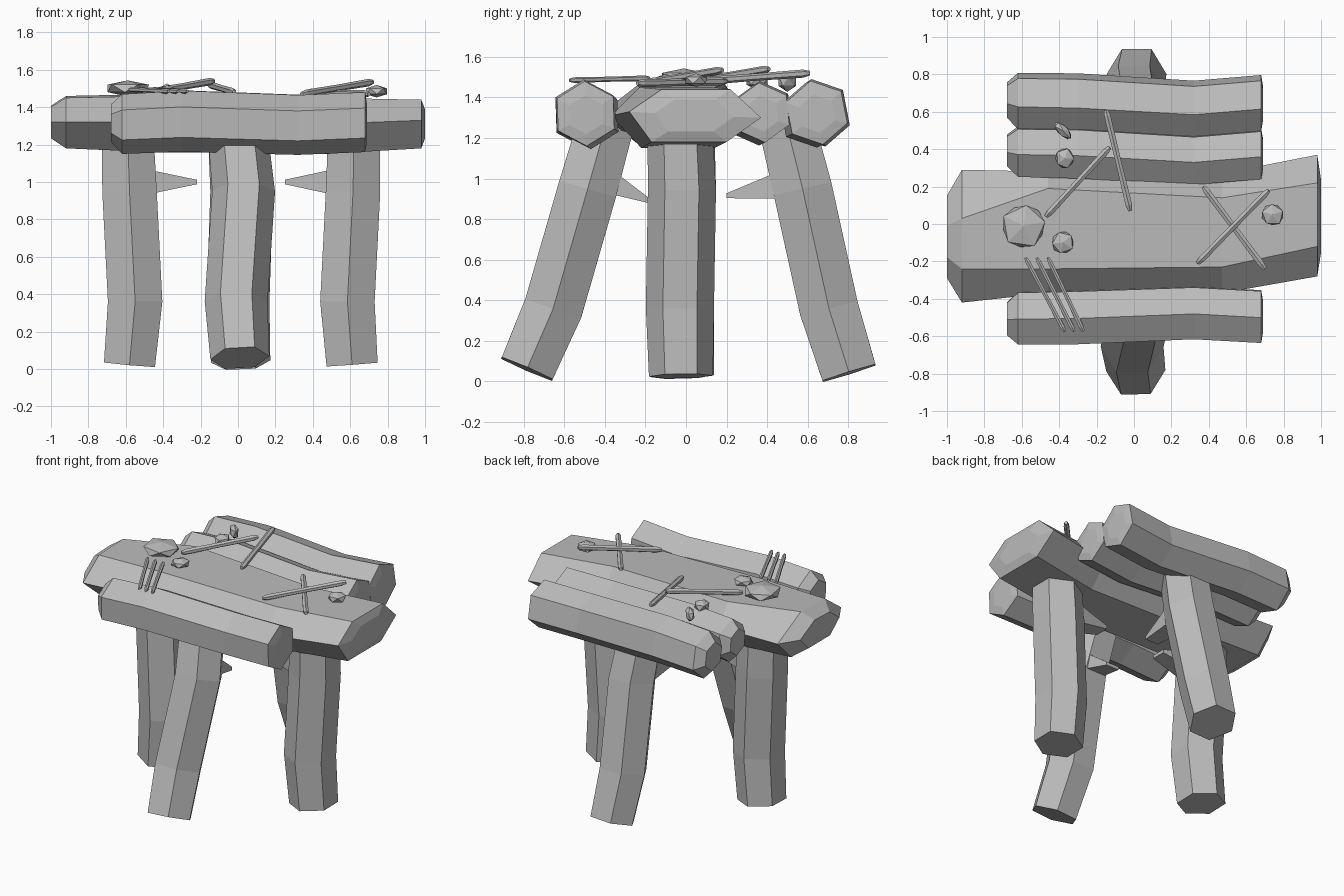
import bpy, bmesh, math, random
from mathutils import Vector, Matrix

if "Cube" in bpy.data.objects:
    bpy.data.objects.remove(bpy.data.objects["Cube"])

random.seed(4)
grey = bpy.data.materials.new("weathered grey")
grey.diffuse_color = (0.5, 0.5, 0.5, 1)
grey.use_nodes = True
grey.node_tree.nodes["Principled BSDF"].inputs["Base Color"].default_value = grey.diffuse_color


def finish(name, bm):
    bmesh.ops.recalc_face_normals(bm, faces=bm.faces)
    me = bpy.data.meshes.new(name)
    bm.to_mesh(me)
    bm.free()
    me.materials.append(grey)
    ob = bpy.data.objects.new(name, me)
    bpy.context.collection.objects.link(ob)
    return ob


def loft(name, rings):
    """Skin equal-length rings of points and cap both ends."""
    bm = bmesh.new()
    vs = [[bm.verts.new(p) for p in r] for r in rings]
    n = len(vs[0])
    for a, b in zip(vs, vs[1:]):
        for i in range(n):
            j = (i + 1) % n
            bm.faces.new((a[i], a[j], b[j], b[i]))
    bm.faces.new(vs[0])
    bm.faces.new(vs[-1])
    return finish(name, bm)


def tube(name, pts, radii, side, sides=6):
    """Polygonal tube whose rings stand square to the path."""
    rings = []
    for i, p in enumerate(pts):
        t = (pts[min(i + 1, len(pts) - 1)] - pts[max(i - 1, 0)]).normalized()
        s = (side - t * side.dot(t)).normalized()
        n = t.cross(s)
        rings.append([p + radii[i] * (math.cos(a) * s + math.sin(a) * n)
                      for a in (math.tau * k / sides for k in range(sides))])
    return loft(name, rings)


# Wide centre log: flattened hexagon sections
# (front, front top, back top, back, back bottom, front bottom)
sections = [
    (-0.92, [(-.42, 1.32), (-.24, 1.45), (.03, 1.46), (.29, 1.33), (.14, 1.18), (-.25, 1.18)]),
    (-0.46, [(-.37, 1.32), (-.24, 1.46), (.19, 1.47), (.28, 1.32), (.15, 1.16), (-.22, 1.16)]),
    (0.47, [(-.37, 1.31), (-.23, 1.45), (.14, 1.45), (.27, 1.30), (.14, 1.15), (-.22, 1.15)]),
    (0.98, [(-.28, 1.33), (-.12, 1.44), (.22, 1.44), (.37, 1.30), (.20, 1.18), (-.17, 1.18)]),
]


def inset(x, sec, k):
    cy = sum(p[0] for p in sec) / 6
    cz = sum(p[1] for p in sec) / 6
    return [Vector((x, cy + (y - cy) * k, cz + (z - cz) * k)) for y, z in sec]


rings = [inset(x, s, 1) for x, s in sections]
rings.insert(0, inset(-1.0, sections[0][1], 0.62))
rings.append(inset(1.0, sections[-1][1], 0.6))
loft("centre_log", rings)


# Three narrower side logs
def side_log(name, y, z, radius, turn, drift):
    stations = [(-.68, .62, .6, 0), (-.62, 1, .4, -.005), (-.30, 1.02, .2, .01),
                (.32, 1, -1, -.01), (.68, 1, 0, .005), (.69, .6, 0, 0)]
    loft(name, [[Vector((x, y + d * drift + radius * k * math.cos(a),
                         z + dz + radius * k * math.sin(a)))
                 for a in (math.radians(turn + 60 * i) for i in range(6))]
                for x, k, d, dz in stations])


side_log("front_log", -0.495, 1.315, 0.160, 92, -0.02)
side_log("inner_back_log", 0.375, 1.32, 0.148, 96, 0.03)
side_log("outer_back_log", 0.645, 1.32, 0.160, 101, 0.03)


# Four bent legs, each with a wedge-shaped branch stub pointing inwards
def leg(name, angle, path, stub):
    a = math.radians(angle)
    out = Vector((math.cos(a), math.sin(a), 0))
    side = Vector((-math.sin(a), math.cos(a), 0))

    def at(r, o, z):
        return out * r + side * o + Vector((0, 0, z))

    tube(name, [at(*p) for p in path], [.158, .168, .168, .16], side)
    (r0, z0), (r1, z1) = stub
    o = path[2][1]
    loft(name + "_stub", [[at(r, o + sx * w, z + sz * h) for sx, sz in
                           ((-1, -1), (1, -1), (1, 1), (-1, 1))]
                          for r, z, w, h in ((r0, z0, .08, .07), (r1, z1, .05, .012))])


leg("front_leg", -90, [(.785, .01, .06), (.655, -.01, .36), (.485, .03, .95), (.40, 0, 1.25)],
    ((.40, 1.0), (.18, .89)))
leg("back_leg", 90, [(.805, -.015, .04), (.705, 0, .36), (.575, -.02, .95), (.50, 0, 1.25)],
    ((.47, .97), (.20, .915)))
leg("left_leg", 180, [(.58, .02, .025), (.55, .03, .36), (.58, .02, .95), (.59, .02, 1.25)],
    ((.50, 1.0), (.22, 1.0)))
leg("right_leg", 0, [(.61, -.025, .025), (.585, -.03, .36), (.615, -.02, .95), (.62, -.03, 1.25)],
    ((.52, 1.0), (.25, 1.0)))

# Twigs lying on the top
twigs = [((-.47, .04, 1.48), (-.13, .41, 1.54), .02),
         ((-.15, .61, 1.52), (-.02, .07, 1.48), .02),
         ((.34, -.21, 1.47), (.72, .18, 1.535), .02),
         ((.37, .20, 1.48), (.70, -.24, 1.47), .02)]
twigs += [((-.58 + .06 * i, -.18, 1.495), (-.37 + .05 * i, -.575, 1.485), .014) for i in range(3)]
for i, (p, q, r) in enumerate(twigs):
    p, q = Vector(p), Vector(q)
    tube(f"twig_{i + 1}", [p, p.lerp(q, .06), p.lerp(q, .5), p.lerp(q, .94), q],
         [r * .6, r, r * .9, r, r * .6], Vector((0, 0, 1)))

# Flattened stones on the top
stones = [(-.59, -.01, 1.50, .13, .13, .045, 10), (-.38, -.10, 1.485, .065, .065, .03, 40),
          (-.37, .35, 1.48, .055, .06, .04, 0), (-.38, .50, 1.48, .065, .03, .05, -45),
          (.74, .05, 1.485, .065, .065, .035, 20)]
for i, (x, y, z, sx, sy, sz, turn) in enumerate(stones):
    bm = bmesh.new()
    bmesh.ops.create_icosphere(bm, subdivisions=1, radius=1)
    for v in bm.verts:
        v.co *= random.uniform(.93, 1.06)
    bm.transform(Matrix.Translation((x, y, z)) @ Matrix.Rotation(math.radians(turn), 4, 'Z')
                 @ Matrix.Diagonal((sx, sy, sz, 1)))
    finish(f"stone_{i + 1}", bm)
